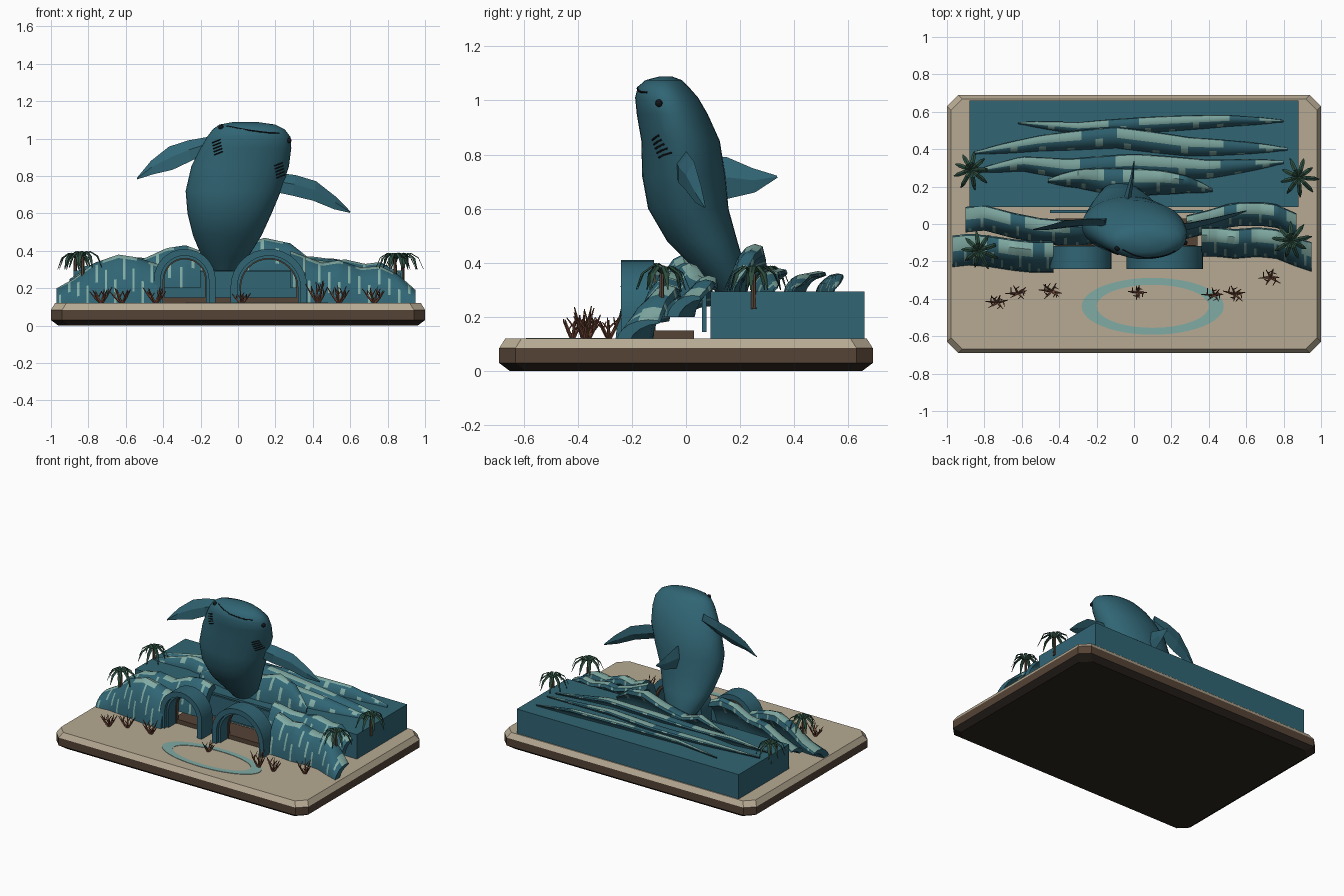
import bpy, bmesh, random
from math import sin, cos, pi, sqrt, radians
from mathutils import Vector

random.seed(4)
if "Cube" in bpy.data.objects:
    bpy.data.objects.remove(bpy.data.objects["Cube"])


def material(name, r, g, b):
    m = bpy.data.materials.new(name)
    m.use_nodes = True
    m.diffuse_color = (r, g, b, 1)
    m.node_tree.nodes["Principled BSDF"].inputs["Base Color"].default_value = (r, g, b, 1)
    return m


TEAL = material("deep teal", .03, .13, .175)
FOAM = material("pale foam", .22, .41, .37)
SAND = material("sand", .47, .4, .29)
EARTH = material("earth brown", .09, .056, .036)
DARK = material("dark earth", .027, .02, .015)
CORAL = material("coral", .2, .075, .045)
LEAF = material("palm green", .026, .075, .05)
BLACK = material("black", .006, .008, .01)


def loft(name, shells, mats, rule=lambda i, j: 0, smooth=False):
    """Skin each shell (a list of equal rings of points) and cap its ends."""
    bm = bmesh.new()
    for rings in shells:
        grid = [[bm.verts.new(p) for p in ring] for ring in rings]
        n = len(grid[0])
        for i in range(len(grid) - 1):
            for j in range(n):
                k = (j + 1) % n
                f = bm.faces.new((grid[i][j], grid[i][k], grid[i + 1][k], grid[i + 1][j]))
                f.material_index = rule(i, j)
        bm.faces.new(grid[0]).material_index = rule(0, 0)
        bm.faces.new(grid[-1]).material_index = rule(len(grid) - 2, 0)
    bmesh.ops.recalc_face_normals(bm, faces=bm.faces)
    mesh = bpy.data.meshes.new(name)
    bm.to_mesh(mesh)
    bm.free()
    for m in mats:
        mesh.materials.append(m)
    obj = bpy.data.objects.new(name, mesh)
    bpy.context.collection.objects.link(obj)
    if smooth:
        bpy.ops.object.select_all(action='DESELECT')
        obj.select_set(True)
        bpy.context.view_layer.objects.active = obj
        bpy.ops.object.shade_smooth_by_angle(angle=radians(40))
    return obj


def box(name, x0, x1, y0, y1, z0, z1, mat):
    ring = lambda z: [(x0, y0, z), (x1, y0, z), (x1, y1, z), (x0, y1, z)]
    return loft(name, [[ring(z0), ring(z1)]], [mat])


def tube(path, radii, n=5):
    """Rings around a path of points."""
    path = [Vector(p) for p in path]
    rings = []
    for i, p in enumerate(path):
        d = path[min(i + 1, len(path) - 1)] - path[max(i - 1, 0)]
        u = d.cross(Vector((.13, .9, .31))).normalized()
        v = d.cross(u).normalized()
        rings.append([p + radii[i] * (u * cos(2 * pi * k / n) + v * sin(2 * pi * k / n)) for k in range(n)])
    return rings


def blend(table, t):
    """Eased interpolation of a table whose rows start with the parameter."""
    for a, b in zip(table, table[1:]):
        if t <= b[0]:
            break
    s = min(max((t - a[0]) / (b[0] - a[0]), 0), 1)
    return [p + (q - p) * s for p, q in zip(a[1:], b[1:])], s


# Base slab with chamfered corners
def slab(z, inset, c=.06):
    x, y = 1 - inset, .69 - inset
    return [(x - c, -y, z), (x, c - y, z), (x, y - c, z), (x - c, y, z),
            (c - x, y, z), (-x, y - c, z), (-x, c - y, z), (c - x, -y, z)]


loft("base", [[slab(0, .04), slab(.03, 0), slab(.085, 0), slab(.12, .022)]],
     [DARK, EARTH, SAND], lambda i, j: i)

# Pool ring, painted on the sand
pool = []
for rx, ry, z in ((.3, .115, .12), (.38, .152, .12), (.38, .152, .123), (.3, .115, .123), (.3, .115, .12)):
    pool.append([(.1 + rx * cos(a * pi / 24), -.44 + ry * sin(a * pi / 24), z) for a in range(48)])
ring = loft("pool_ring", [pool], [FOAM])
bm = bmesh.new()
bm.from_mesh(ring.data)
bmesh.ops.delete(bm, geom=[f for f in bm.faces if len(f.verts) > 4], context='FACES')
bm.to_mesh(ring.data)
bm.free()

# Tank block, back panel and walkway
box("tank", -.88, .88, .09, .66, .12, .295, TEAL)
box("back_panel", -.45, .37, .06, .075, .145, .29, TEAL)
box("walkway", -.42, .34, -.13, .03, .12, .15, EARTH)


# Entrance arches
def arch(name, x, outer, inner, y0, y1, mat, top=.41, spread=.2):
    def profile(y, r):
        spring = top - spread
        return [(x - r, y, .12)] + [(x - r * cos(pi * k / 16), y, spring + r * sin(pi * k / 16))
                                    for k in range(17)] + [(x + r, y, .12)]
    rings = [list(four) for four in zip(profile(y0, outer), profile(y1, outer), profile(y1, inner), profile(y0, inner))]
    return loft(name, [rings], [mat], smooth=True)


for side, x, r in (("right", -.285, .165), ("left", .165, .205)):
    arch(side + "_arch", x, r, r - .036, -.24, -.118, TEAL, spread=r)
    arch(side + "_arch_step", x, r - .034, r - .05, -.215, -.125, TEAL, spread=r)
    arch(side + "_arch_liner", x, r - .04, r - .056, -.135, -.112, EARTH, spread=r)

# Curling waves: front foot, crest, hooked lip, hollow back
CURL = [(-.5, 0), (-.46, .25), (-.36, .5), (-.2, .75), (.02, .93), (.27, 1), (.5, .95),
        (.55, .8), (.3, .72), (.05, .48), (-.1, .2), (-.15, 0)]


def wave(name, stations, floor, width, steps=44, taper=False):
    x0, x1 = stations[0][0], stations[-1][0]
    rings = []
    for i in range(steps + 1):
        x = x0 + (x1 - x0) * i / steps
        (y, z), s = blend(stations, x)
        w = width * (max(.15, sin(pi * i / steps) ** .6) if taper else 1)
        rings.append([(x, y + a * w, floor + t * (z - floor)) for a, t in CURL])

    def foam(i, j):
        crest = j in (4, 5) and (i // 5) % 4 != 3
        streak = i % 4 == 1 and j in ((0, 1), (2, 3), (1, 2))[(i // 4) % 3]
        drip = i % 7 == 3 and j in (6, 7, 8)
        return int(crest or streak or drip)
    loft(name, [rings], [TEAL, FOAM], foam, smooth=True)


wave("front_right_wave", [(-.97, -.15, .2), (-.88, -.14, .25), (-.77, -.15, .335), (-.64, -.17, .38),
                          (-.54, -.18, .365), (-.43, -.18, .33)], .12, .16)
wave("front_left_wave", [(.36, -.1, .37), (.45, -.1, .335), (.54, -.11, .35), (.66, -.1, .31),
                         (.76, -.11, .32), (.86, -.15, .27), (.95, -.18, .19)], .12, .15)
wave("rear_right_wave", [(-.9, .02, .25), (-.8, .03, .31), (-.65, -.01, .36), (-.5, -.04, .36),
                         (-.38, -.05, .415), (-.28, -.05, .43), (-.2, -.04, .4)], .2, .13)
wave("rear_left_wave", [(.28, -.02, .4), (.4, .01, .355), (.5, .04, .34), (.57, .05, .355),
                        (.68, .05, .33), (.76, .04, .34), (.87, -.01, .28)], .2, .12)
wave("tank_wave_near", [(-.46, .23, .33), (-.3, .24, .42), (-.18, .23, .38), (0, .22, .42), (.14, .22, .47),
                        (.28, .21, .44), (.42, .18, .33)], .29, .14, taper=True)
wave("tank_wave_second", [(-.85, .28, .31), (-.6, .32, .37), (-.35, .29, .35), (0, .31, .38),
                          (.4, .29, .37), (.8, .33, .31)], .29, .12, taper=True)
wave("tank_wave_third", [(-.85, .38, .31), (-.5, .43, .35), (-.1, .46, .37), (.3, .41, .36),
                         (.82, .4, .31)], .29, .11, taper=True)
wave("tank_wave_far", [(-.62, .54, .31), (-.3, .51, .34), (.1, .53, .36), (.5, .55, .36),
                       (.8, .55, .31)], .29, .08, taper=True)

# Leaping body: height, then right, left, front and back limits
BODY = [(.27, -.12, -.04, .13, .22), (.36, -.19, .05, .05, .225), (.48, -.24, .125, -.07, .19),
        (.6, -.27, .18, -.14, .157), (.72, -.28, .23, -.162, .146), (.85, -.25, .272, -.165, .125),
        (.95, -.2, .285, -.182, .08), (1.01, -.165, .28, -.188, .045), (1.05, -.135, .25, -.178, .01),
        (1.075, -.1, .2, -.15, -.015), (1.088, -.03, .11, -.1, -.05)]
loft("body", [[[((l + r) / 2 + (r - l) / 2 * cos(k * pi / 16), (f + b) / 2 + (b - f) / 2 * sin(k * pi / 16), z)
                for k in range(32)] for z, l, r, f, b in BODY]], [TEAL], smooth=True)


def skin(x, z):
    """Point on the front of the body."""
    (l, r, f, b), s = blend(BODY, z)
    u = (2 * x - l - r) / (r - l)
    return Vector((x, (f + b) / 2 - (b - f) / 2 * sqrt(max(0, 1 - u * u)), z))


# Mouth, gill slits and eyes
mouth = [skin(x, z) for x, z in ((-.06, 1.068), (0, 1.056), (.06, 1.045), (.12, 1.037), (.17, 1.031), (.22, 1.03))]
loft("mouth", [tube(mouth, [.004] * len(mouth))], [BLACK])
for side, x, z, lean in (("right", -.11, .955, .012), ("left", .222, .83, -.006)):
    slits = []
    for k in range(-2, 3):
        dz = k * .016
        slits.append(tube([skin(x + d - k * .003, z + dz + d * .4) for d in (-.022, 0, .022)], [.004] * 3))
    loft(side + "_gills", slits, [BLACK])
for side, x, z in (("right", -.09, 1.06), ("left", .272, .99)):
    bpy.ops.mesh.primitive_uv_sphere_add(segments=12, ring_count=8, radius=.014, location=skin(x, z))
    eye = bpy.context.object
    eye.name = side + "_eye"
    eye.data.materials.append(BLACK)


# Fins: diamond sections along a span of (centre, half chord, half thickness)
def fin(name, span, chord, flat):
    chord, flat = Vector(chord), Vector(flat)
    rings = [[Vector(p) + chord * c, Vector(p) + flat * t, Vector(p) - chord * c, Vector(p) - flat * t]
             for p, c, t in span]
    loft(name, [rings], [TEAL])


fin("left_fin", [((.18, -.02, .77), .05, .02), ((.3, -.01, .75), .055, .018), ((.41, .015, .72), .052, .015),
                 ((.52, .045, .655), .033, .01), ((.6, .07, .607), .004, .003)], (.15, .3, 1), (-.1, 1, -.3))
fin("right_fin", [((-.15, .01, .97), .04, .02), ((-.26, .01, .935), .055, .018), ((-.36, 0, .895), .062, .015),
                  ((-.46, -.02, .845), .036, .01), ((-.54, -.03, .786), .004, .003)], (-.15, .3, 1), (.1, 1, -.3))
fin("dorsal_fin", [((-.04, .1, .71), .085, .022), ((-.03, .16, .715), .075, .018), ((-.01, .25, .705), .045, .01),
                   ((0, .337, .718), .004, .002)], (0, -.1, 1), (1, 0, 0))

# Palms with drooping leaves
for k, (x, y, z) in enumerate(((-.87, .29, .36), (-.83, -.14, .37), (.88, .25, .36), (.84, -.09, .36))):
    loft("palm_trunk", [tube([(x, y, z - .13), (x, y, z)], [.011, .008], 6)], [EARTH])
    leaves = []
    for a in range(9):
        t = a * 2 * pi / 9 + k
        out, side = Vector((cos(t), sin(t), 0)), Vector((-sin(t), cos(t), 0))
        size, leaf = random.uniform(.85, 1.1), []
        for d, h, w in ((0, 0, .004), (.04, .025, .012), (.08, 0, .011), (.105, -.06, .002)):
            c = Vector((x, y, z)) + out * d * size + Vector((0, 0, h))
            leaf.append([c - side * w, c + Vector((0, 0, .005)), c + side * w])
        leaves.append(leaf)
    loft("palm_leaves", leaves, [LEAF])

# Coral clumps
for x, y, h in ((-.73, -.42, .09), (-.62, -.37, .09), (-.44, -.36, .09), (.02, -.365, .07),
                (.43, -.38, .12), (.54, -.375, .1), (.73, -.285, .09)):
    twigs = []
    for a in range(6):
        t = a * pi / 3 + random.uniform(-.4, .4)
        out = Vector((cos(t), sin(t) * .7, 0)) * random.uniform(.045, .07)
        foot, up = Vector((x, y, .115)), Vector((0, 0, h * random.uniform(.75, 1.05)))
        knee = foot + out * .55 + up * .5
        twigs.append(tube([foot, knee, foot + out + up], [.007, .005, .002], 4))
        twigs.append(tube([knee, knee + out.cross(Vector((0, 0, .5))) + up * .4], [.004, .002], 4))
    loft("coral", twigs, [CORAL])
